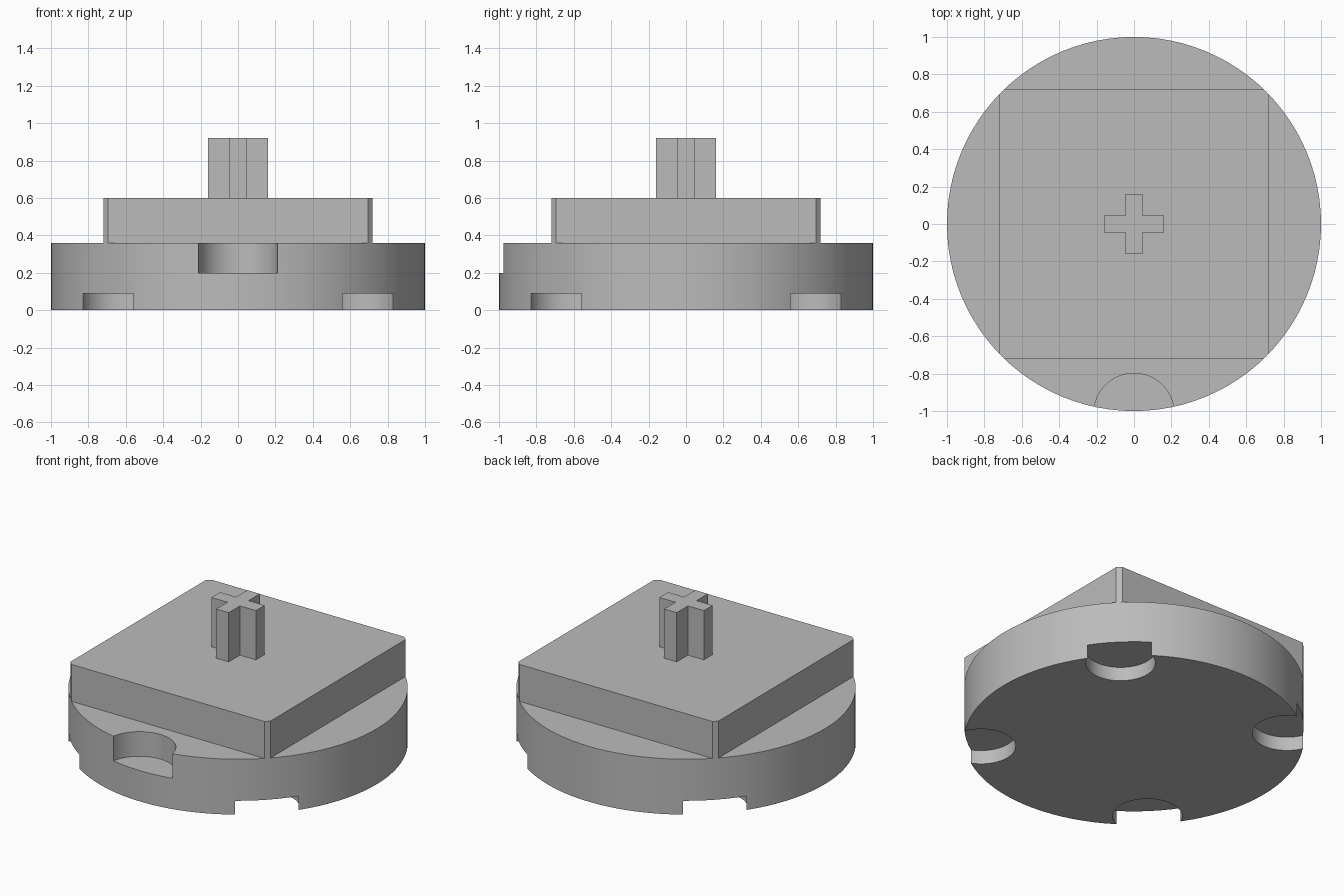
import bpy, bmesh, math

if "Cube" in bpy.data.objects:
    bpy.data.objects.remove(bpy.data.objects["Cube"], do_unlink=True)

# Single plain grey
grey = bpy.data.materials.new("plain grey")
grey.use_nodes = True
COLOR = (0.5, 0.5, 0.5, 1.0)
grey.diffuse_color = COLOR
grey.node_tree.nodes["Principled BSDF"].inputs["Base Color"].default_value = COLOR


def prism(name, outline, z0, z1):
    """Extrude a counter-clockwise outline from z0 up to z1."""
    bm = bmesh.new()
    base = bm.faces.new([bm.verts.new((x, y, z0)) for x, y in outline])
    top = bmesh.ops.extrude_face_region(bm, geom=[base])["geom"]
    bmesh.ops.translate(bm, vec=(0, 0, z1 - z0),
                        verts=[v for v in top if isinstance(v, bmesh.types.BMVert)])
    if base.is_valid is False or len([f for f in bm.faces if len(f.verts) == len(outline)]) < 2:
        bm.faces.new([v for v in bm.verts if abs(v.co.z - z0) < 1e-6])
    bmesh.ops.recalc_face_normals(bm, faces=bm.faces)
    mesh = bpy.data.meshes.new(name)
    bm.to_mesh(mesh)
    bm.free()
    mesh.materials.append(grey)
    obj = bpy.data.objects.new(name, mesh)
    bpy.context.collection.objects.link(obj)
    return obj


def circle(cx, cy, r, n):
    return [(cx + r * math.cos(2 * math.pi * i / n),
             cy + r * math.sin(2 * math.pi * i / n)) for i in range(n)]


def select_only(obj):
    bpy.ops.object.select_all(action='DESELECT')
    obj.select_set(True)
    bpy.context.view_layer.objects.active = obj


def cut(obj, cutter):
    mod = obj.modifiers.new("cut", 'BOOLEAN')
    mod.operation = 'DIFFERENCE'
    mod.solver = 'EXACT'
    mod.object = cutter
    cutter.hide_render = True
    select_only(obj)
    bpy.ops.object.modifier_apply(modifier=mod.name)
    bpy.data.objects.remove(cutter, do_unlink=True)


# Round base disk
base = prism("base_disk", circle(0, 0, 1.0, 96), 0, 0.36)

# Half-round notch in the upper front rim
cut(base, prism("front_notch_cutter", circle(0, -1.013, 0.215, 64), 0.20, 0.5))

# Four shallow round pockets under the rim, on the diagonals
for k in range(4):
    a = math.radians(45 + 90 * k)
    pocket = circle(0.905 * math.cos(a), 0.905 * math.sin(a), 0.205, 64)
    cut(base, prism("foot_pocket_cutter", pocket, -0.2, 0.09))

select_only(base)
bpy.ops.object.shade_smooth_by_angle(angle=math.radians(30))

# Square plate, its corners trimmed to the disk's rim
s = 0.72
c = math.sqrt(1 - s * s)
prism("square_plate", [(s, -c), (s, c), (c, s), (-c, s),
                       (-s, c), (-s, -c), (-c, -s), (c, -s)], 0.36, 0.60)

# Cross-shaped stem: one arm profile turned four times
w, l = 0.045, 0.16
cross = []
for k in range(4):
    cs, sn = [(1, 0), (0, 1), (-1, 0), (0, -1)][k]
    cross += [(x * cs - y * sn, x * sn + y * cs) for x, y in ((l, -w), (l, w), (w, w))]
prism("cross_stem", cross, 0.60, 0.92)
